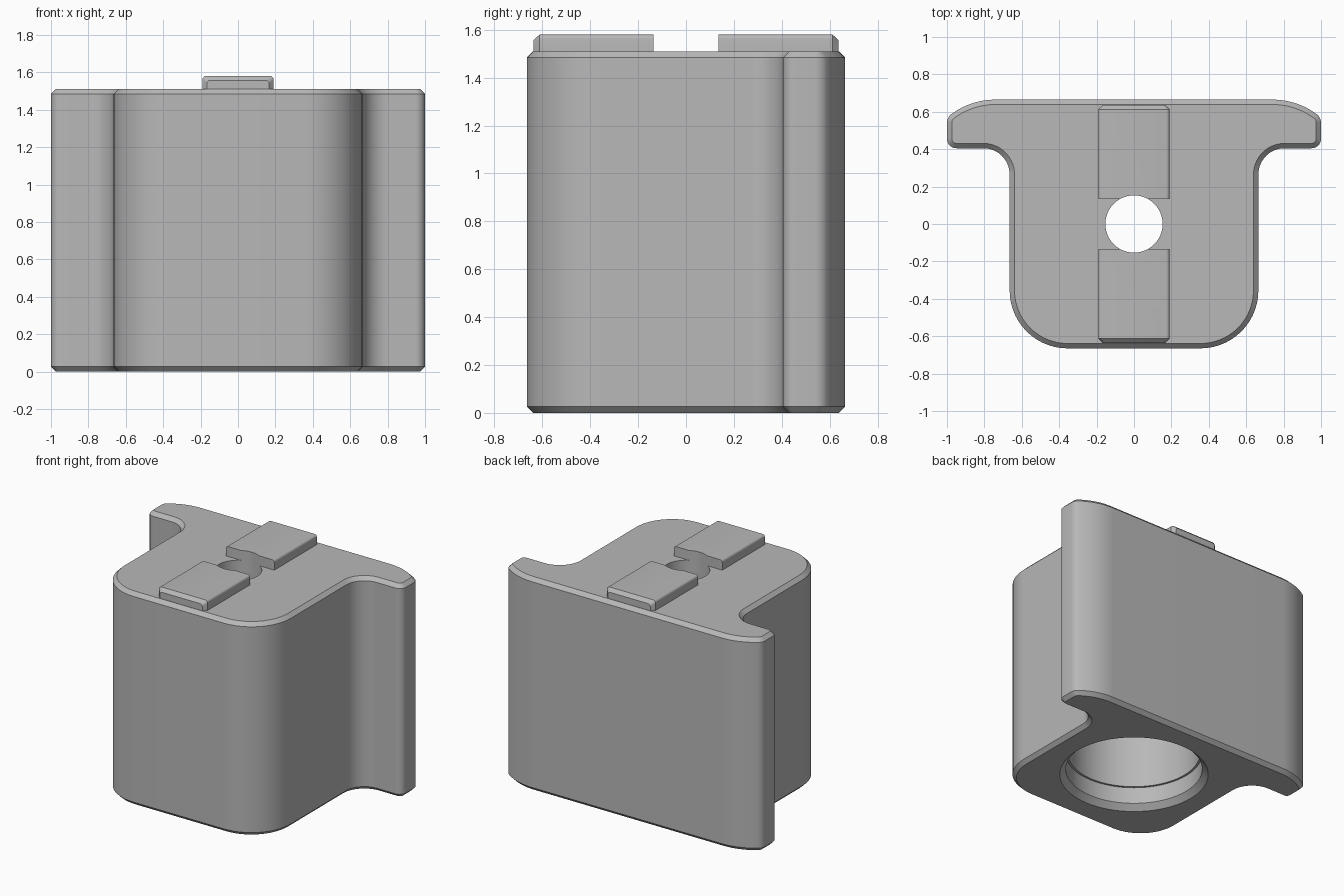
import bpy, bmesh
from math import cos, sin, radians, tau
from mathutils import Vector

if "Cube" in bpy.data.objects:
    bpy.data.objects.remove(bpy.data.objects["Cube"], do_unlink=True)

grey = bpy.data.materials.new("plain grey")
grey.use_nodes = True
grey.diffuse_color = (0.48, 0.48, 0.48, 1)
grey.node_tree.nodes["Principled BSDF"].inputs["Base Color"].default_value = grey.diffuse_color


def arc(cx, cy, r, start, end, steps=14):
    angles = [radians(start + (end - start) * i / steps) for i in range(steps + 1)]
    return [Vector((cx + r * cos(a), cy + r * sin(a))) for a in angles]


def inset(points, d):
    """Move a counter-clockwise outline inwards by d, keeping mitred corners."""
    result = []
    for i, p in enumerate(points):
        a = (p - points[i - 1]).normalized()
        b = (points[(i + 1) % len(points)] - p).normalized()
        na, nb = Vector((-a.y, a.x)), Vector((-b.y, b.x))
        result.append(p + (na + nb) * d / (1 + na.dot(nb)))
    return result


def loft(name, rings):
    """Closed solid through rings of 3D points."""
    bm = bmesh.new()
    loops = [[bm.verts.new(p) for p in ring] for ring in rings]
    for low, high in zip(loops, loops[1:]):
        for i in range(len(low)):
            bm.faces.new((low[i - 1], low[i], high[i], high[i - 1]))
    bm.faces.new(loops[0])
    bm.faces.new(loops[-1])
    bmesh.ops.recalc_face_normals(bm, faces=bm.faces)
    mesh = bpy.data.meshes.new(name)
    bm.to_mesh(mesh)
    bm.free()
    mesh.materials.append(grey)
    obj = bpy.data.objects.new(name, mesh)
    bpy.context.collection.objects.link(obj)
    return obj


def flat(points, z):
    return [(p.x, p.y, z) for p in points]


# Body: T-shaped outline with rounded front corners and swept back wings
half = (arc(0.355, -0.355, 0.31, -90, 0)
        + arc(0.805, 0.265, 0.14, 180, 90)
        + arc(0.95, 0.455, 0.05, -90, 0, 8)
        + arc(0.94, 0.54, 0.06, 0, 54, 8)
        + arc(0.74, 0.265, 0.4, 54, 90)[1:])
outline = half + [Vector((-p.x, p.y)) for p in reversed(half)]
edge, height = 0.026, 1.51
body = loft("body", [flat(inset(outline, edge), 0), flat(outline, edge),
                     flat(outline, height - edge), flat(inset(outline, edge), height)])

# Raised tabs: rounded long edges, chamfered outer ends
def tab_section(w, top):
    r = 0.018
    right = [Vector((w, height - 0.01))] + arc(w - r, top - r, r, 0, 90, 5)
    return right + [Vector((-p.x, p.y)) for p in reversed(right)]


parts = [body]
for name, side in (("front_tab", -1), ("back_tab", 1)):
    stations = ((0.135, 0.19, 1.58), (0.612, 0.19, 1.58), (0.637, 0.167, 1.557))
    parts.append(loft(name, [[(p.x, side * y, p.y) for p in tab_section(w, top)]
                             for y, w, top in stations]))

# Stepped bore from below with a narrow hole through the top
steps = ((0.505, -0.01), (0.455, 0.04), (0.455, 0.16), (0.44, 0.16),
         (0.44, 1.2), (0.153, 1.2), (0.153, 1.7))
cutter = loft("bore_cutter", [flat(arc(0, 0, r, 0, 360, 72)[:-1], z) for r, z in steps])
cutter.hide_render = True

for part in parts:
    cut = part.modifiers.new("bore", "BOOLEAN")
    cut.operation, cut.solver, cut.object = "DIFFERENCE", "EXACT", cutter
    bpy.ops.object.select_all(action="DESELECT")
    part.select_set(True)
    bpy.context.view_layer.objects.active = part
    bpy.ops.object.modifier_apply(modifier=cut.name)
    bpy.ops.object.shade_smooth_by_angle(angle=radians(30))

bpy.data.objects.remove(cutter, do_unlink=True)
